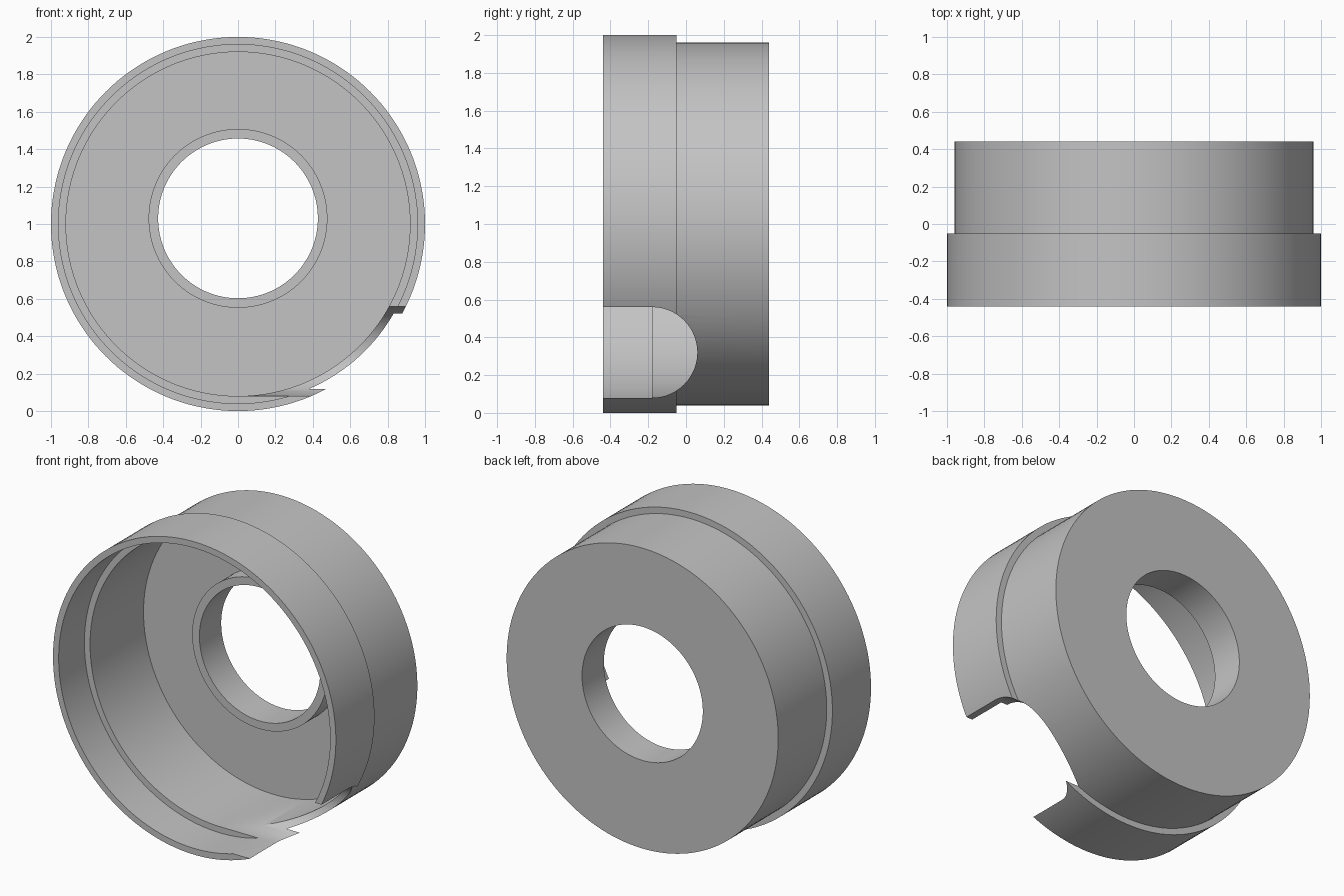
import bpy, bmesh, math
from mathutils import Matrix, Vector

if "Cube" in bpy.data.objects:
    bpy.data.objects.remove(bpy.data.objects["Cube"], do_unlink=True)

SEGMENTS = 144
BORE_Z = 1.03

grey = bpy.data.materials.new("plain grey")
grey.use_nodes = True
colour = (0.55, 0.55, 0.55, 1)
grey.diffuse_color = colour
grey.node_tree.nodes["Principled BSDF"].inputs["Base Color"].default_value = colour


def finish(name, bm):
    bmesh.ops.recalc_face_normals(bm, faces=bm.faces)
    mesh = bpy.data.meshes.new(name)
    bm.to_mesh(mesh)
    bm.free()
    mesh.materials.append(grey)
    obj = bpy.data.objects.new(name, mesh)
    bpy.context.collection.objects.link(obj)
    return obj


def lathe(name, profile, z):
    """Revolve (radius, y) points around a front-to-back axis at height z."""
    bm = bmesh.new()
    rings = []
    for radius, y in profile:
        ring = []
        for i in range(SEGMENTS):
            a = math.tau * i / SEGMENTS
            ring.append(bm.verts.new((radius * math.cos(a), y, z + radius * math.sin(a))))
        rings.append(ring)
    for a, b in zip(rings, rings[1:]):
        for i in range(SEGMENTS):
            j = (i + 1) % SEGMENTS
            bm.faces.new((a[i], a[j], b[j], b[i]))
    bm.faces.new(rings[0])
    bm.faces.new(rings[-1])
    return finish(name, bm)


def combine(target, tool, operation):
    mod = target.modifiers.new(tool.name, "BOOLEAN")
    mod.operation = operation
    mod.solver = "EXACT"
    mod.object = tool
    bpy.context.view_layer.objects.active = target
    bpy.ops.object.modifier_apply(modifier=mod.name)
    bpy.data.objects.remove(tool, do_unlink=True)


# Stepped cup, open at the front
housing = lathe("stepped_housing", [
    (0.92, 0.36), (0.92, -0.18), (0.96, -0.18), (0.96, -0.44),
    (1.0, -0.44), (1.0, -0.05), (0.96, -0.05), (0.96, 0.44)], 1.0)

# Raised collar and bore, slightly above the housing axis
combine(housing, lathe("collar", [(0.478, 0.22), (0.478, 0.40)], BORE_Z), "UNION")
combine(housing, lathe("bore_cutter", [(0.427, 0.1), (0.427, 0.6)], BORE_Z), "DIFFERENCE")

# Round-ended slot through the lower left wall, open at the front edge
bm = bmesh.new()
outline = [Vector((0, -0.7, 0.56)), Vector((0, -0.7, 0.08))]
for i in range(33):
    a = -math.pi / 2 + math.pi * i / 32
    outline.append(Vector((0, -0.18 + 0.24 * math.cos(a), 0.32 + 0.24 * math.sin(a))))
face = bm.faces.new([bm.verts.new(p) for p in outline])
side = bmesh.ops.extrude_face_region(bm, geom=[face])
bmesh.ops.translate(bm, vec=(1.3, 0, 0),
                    verts=[v for v in side["geom"] if isinstance(v, bmesh.types.BMVert)])
combine(housing, finish("slot_cutter", bm), "DIFFERENCE")

bpy.ops.object.select_all(action="DESELECT")
housing.select_set(True)
bpy.context.view_layer.objects.active = housing
bpy.ops.object.shade_smooth_by_angle(angle=math.radians(30))
